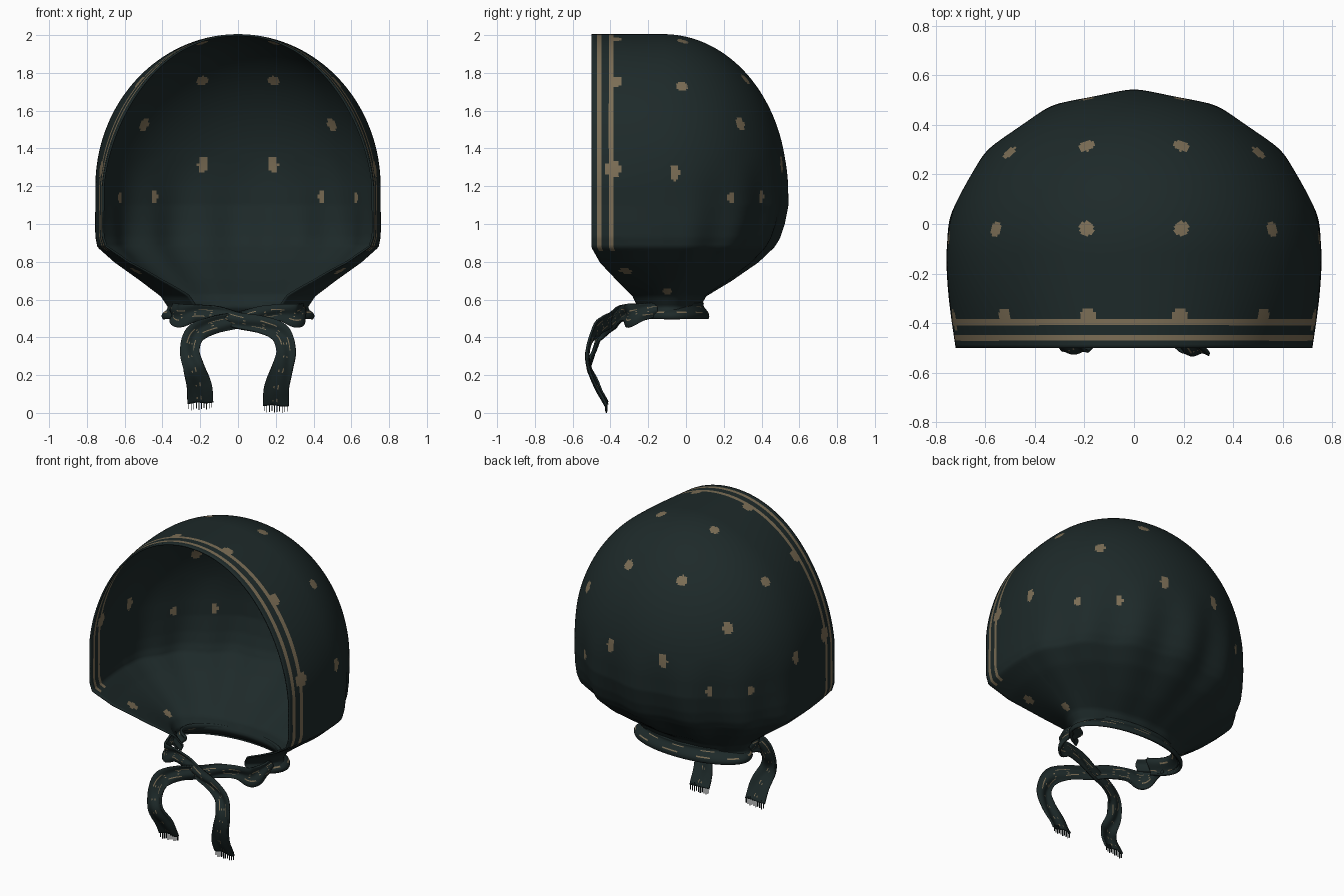
import bpy, bmesh, math
from mathutils import Vector

if "Cube" in bpy.data.objects:
    bpy.data.objects.remove(bpy.data.objects["Cube"])


def material(name, rgb):
    m = bpy.data.materials.new(name)
    m.diffuse_color = (*rgb, 1)
    m.use_nodes = True
    m.node_tree.nodes["Principled BSDF"].inputs["Base Color"].default_value = m.diffuse_color
    return m


TEAL = material("dark teal cloth", (0.0125, 0.0225, 0.0225))
TAN = material("tan print", (0.20, 0.155, 0.092))


def finish(name, bm, thickness=0.0):
    bmesh.ops.remove_doubles(bm, verts=bm.verts, dist=1e-4)
    bmesh.ops.recalc_face_normals(bm, faces=bm.faces)
    me = bpy.data.meshes.new(name)
    bm.to_mesh(me)
    bm.free()
    ob = bpy.data.objects.new(name, me)
    bpy.context.collection.objects.link(ob)
    me.materials.append(TEAL)
    me.materials.append(TAN)
    for p in me.polygons:
        p.use_smooth = True
    if thickness:
        s = ob.modifiers.new("cloth thickness", 'SOLIDIFY')
        s.thickness = thickness
        s.offset = 0
    return ob


def grid(rows, paint):
    """Skin a list of point rows; paint(row, column, centre) gives the material."""
    bm = bmesh.new()
    vs = [[bm.verts.new(p) for p in r] for r in rows]
    for i in range(len(rows) - 1):
        for j in range(len(rows[0]) - 1):
            f = bm.faces.new((vs[i][j], vs[i][j + 1], vs[i + 1][j + 1], vs[i + 1][j]))
            f.material_index = int(paint(i, j, f.calc_center_median()))
    return bm


# ---- hood: stacked U-shaped slices, open to the front ----
# height, half width, back depth, front edge, side-to-back switch, front curl factor
PROFILE = [(0.52, .385, .10, -.25, -.09, .62), (0.56, .365, .07, -.25, -.09, .60),
           (0.62, .405, .10, -.28, -.09, .64), (0.70, .51, .23, -.36, -.10, .78),
           (0.80, .65, .37, -.455, -.11, .89), (0.88, .74, .45, -.50, -.12, .94),
           (0.93, .75, .48, -.50, -.12, .95), (1.00, .752, .505, -.50, -.12, .95),
           (1.10, .75, .528, -.50, -.12, .95), (1.20, .75, .53, -.50, -.12, .95)]


def slice_at(z):
    for a, b in zip(PROFILE, PROFILE[1:]):
        if z <= b[0] + 1e-6:
            t = (z - a[0]) / (b[0] - a[0])
            return [p + (q - p) * t for p, q in zip(a[1:], b[1:])]


FRONT = [0, .015, .03, .053, .072, .092, .117] + [.117 + .263 * i / 19 for i in range(1, 20)]
NB = 78


def hood_row(z, w, d, f, ym, k):
    half = []
    for o in FRONT:
        t = o / .38
        half.append((w * (k + (1 - k) * math.sin(t * math.pi / 2)), f + (ym - f) * t))
    # gathers that fade out towards the crown
    g = max(0, 1 - abs(z - .9) / .45)
    for i in range(1, NB + 1):
        a = math.pi / 2 * i / NB
        fold = 1 + .026 * g * math.cos(14 * (math.pi / 2 - a)) * math.sin(a) ** .7
        half.append((w * math.cos(a) * fold, ym + (d - ym) * math.sin(a) * fold))
    pts = [Vector((x, y, z)) for x, y in half]
    return pts + [Vector((-x, y, z)) for x, y in reversed(half[:-1])]


rows = []
for i in range(62):
    z = .52 + .68 * i / 62
    rows.append(hood_row(z, *slice_at(z)))
for i in range(105):
    a = math.pi / 2 * i / 104
    c = math.cos(a)
    rows.append(hood_row(1.2 + .8 * math.sin(a), .75 * c, -.12 + .65 * c, -.5, -.12,
                         .95 - .05 * math.sin(2 * a)))

# printed dots, mirrored in x: x, y, z, radius, sideways squeeze
DOTS = [(.19, .31, 1.76, .031, 1), (.50, .285, 1.53, .031, 1), (.185, .50, 1.315, .038, 1.3),
        (.45, .40, 1.14, .032, 1.4), (.63, .235, 1.14, .028, 1.5), (.56, -.02, 1.735, .032, 1),
        (.19, -.02, 1.963, .030, 1), (.75, -.06, 1.27, .036, 1.3), (.18, -.375, 1.972, .034, 1),
        (.52, -.375, 1.75, .036, 1), (.725, -.385, 1.29, .042, 1), (.44, -.10, .66, .055, 2.2),
        (.54, -.32, .74, .055, 1.5)]
NCOL = 2 * (len(FRONT) + NB) - 2


def hood_paint(i, j, c):
    j = min(j, NCOL - 1 - j)
    if j in (2, 5) and c.z > .86:
        return True
    return any(((abs(c.x) - x) ** 2 + (c.y - y) ** 2) * s * s
               + ((c.z - z) * .88) ** 2 < r * r for x, y, z, r, s in DOTS)


finish("hood", grid(rows, hood_paint), .01)


# ---- neck band: flared ring open at the front ----
band = []
for i in range(97):
    a = math.radians(-42 + 264 * i / 96)
    row = []
    for j in range(15):
        t = j / 14
        r = 1 + .07 * math.cos(t * math.pi) + .03 * math.sin(t * math.pi * 2)
        row.append(Vector((.365 * r * math.cos(a), -.075 + .175 * r * math.sin(a),
                           .50 + .085 * t)))
    band.append(row)
finish("neck_band", grid(band, lambda i, j, c: j in (4, 9) and math.sin(i * .5 + j) > .1), .016)


# ---- ties: two ribbons crossing below the chin ----
def spline(pts, steps):
    p = [Vector(q) for q in pts]
    p = [2 * p[0] - p[1]] + p + [2 * p[-1] - p[-2]]
    out = []
    for i in range(1, len(p) - 2):
        a, b, c, d = p[i - 1:i + 3]
        for s in range(steps):
            t = s / steps
            out.append(.5 * (2 * b + (c - a) * t + (2 * a - 5 * b + 4 * c - d) * t * t
                             + (3 * b - a - 3 * c + d) * t ** 3))
    return out + [p[-2]]


# x, y, z, width
TIE = [(-.35, -.15, .545, .07), (-.345, -.23, .535, .09), (-.31, -.30, .515, .125),
       (-.22, -.325, .53, .085), (-.11, -.36, .52, .085), (0, -.395, .49, .085),
       (.13, -.43, .465, .09), (.225, -.47, .42, .105), (.255, -.505, .33, .10),
       (.235, -.515, .24, .11), (.205, -.47, .13, .13), (.20, -.42, .04, .135)]


def tie(name, side, dy, drop):
    path = spline([(x, y + dy * max(0, min(1, 2.5 * (x + .3))) * (z > .3), z + drop * (z < .2), w)
                   for x, y, z, w in TIE], 9)
    n = len(path)
    pts = [Vector((p.x * side, p.y, p.z)) for p in path]
    out = []
    for i, p in enumerate(pts):
        tan = (pts[min(i + 1, n - 1)] - pts[max(i - 1, 0)]).normalized()
        face = Vector((-side * max(0, 1.4 - 6 * i / n), -1, 0)).normalized()
        across = tan.cross(face).normalized()
        normal = across.cross(tan)
        row = []
        for j in range(20):
            u = j / 19 - .5
            row.append(p + across * u * path[i].w
                       + normal * .006 * math.cos(u * 8 + i * .15))
        out.append(row)

    def paint(i, j, c):
        return (j in (5, 13) and math.sin(i * .5 + j) > 0 and i < n * .75) \
            or (j in (8, 11) and math.sin(i * .9 + j * 2) > .8)
    finish(name, grid(out, paint), .012)

    # frayed threads on the free end
    bm = bmesh.new()
    a, b = out[-1][0], out[-1][-1]
    for j in range(10):
        q = a.lerp(b, (j + .5) / 10)
        for v in bmesh.ops.create_cube(bm, size=1)["verts"]:
            v.co = q + Vector((v.co.x * .004, v.co.y * .006,
                               -.01 + v.co.z * (.04 + .008 * (j % 3))))
    finish(name + "_fringe", bm)


tie("left_tie", 1, -.015, 0)
tie("right_tie", -1, .02, .015)
